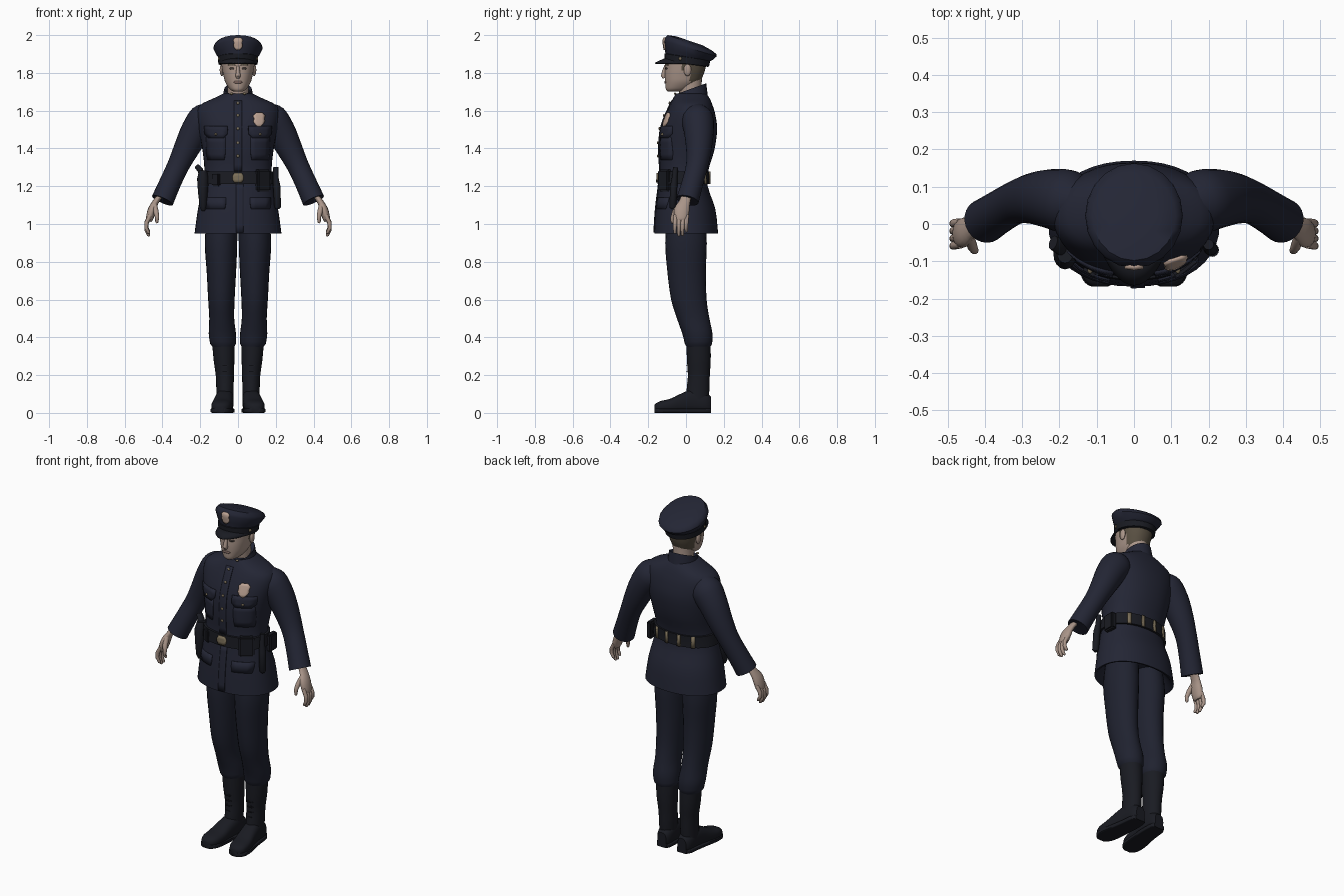
import bpy, bmesh
from math import sin, cos, pi, radians
from mathutils import Vector, Matrix
from mathutils.bvhtree import BVHTree

if "Cube" in bpy.data.objects:
    bpy.data.objects.remove(bpy.data.objects["Cube"])


def material(name, r, g, b):
    m = bpy.data.materials.new(name)
    m.use_nodes = True
    m.diffuse_color = (r, g, b, 1)
    m.node_tree.nodes["Principled BSDF"].inputs["Base Color"].default_value = (r, g, b, 1)
    return m


NAVY = material("navy cloth", .017, .019, .035)
TROUSER = material("dark navy cloth", .014, .016, .029)
LEATHER = material("black leather", .010, .011, .016)
SKIN = material("skin", .40, .30, .25)
HAIR = material("brown hair", .10, .08, .055)
BADGE = material("pale copper badge", .50, .36, .29)
BRASS = material("dull brass", .20, .16, .10)
LIPS = material("lips", .25, .16, .14)
DARK = material("eye brown", .05, .04, .035)
made = []


def finish(name, bm, mat, mirror=False, solid=0, recalc=True):
    """Turn a bmesh into a named object, optionally mirrored or thickened."""
    if recalc:
        bmesh.ops.recalc_face_normals(bm, faces=bm.faces)
    me = bpy.data.meshes.new(name)
    bm.to_mesh(me)
    bm.free()
    ob = bpy.data.objects.new(name, me)
    bpy.context.collection.objects.link(ob)
    me.materials.append(mat)
    if solid:
        mod = ob.modifiers.new("thickness", 'SOLIDIFY')
        mod.thickness, mod.offset = solid, -1
    if mirror:
        ob.modifiers.new("mirror", 'MIRROR')
    made.append(ob)
    return ob


def smooth(rows, k=3):
    """Catmull-Rom interpolation of rows of numbers."""
    out = []
    for i in range(len(rows) - 1):
        a, b, c, d = (Vector(rows[min(max(j, 0), len(rows) - 1)]) for j in range(i - 1, i + 3))
        for s in range(k):
            t = s / k
            out.append(b + (c - a) * t / 2 + (a * 2 - b * 5 + c * 4 - d) * t * t / 2
                       + (b * 3 - a - c * 3 + d) * t ** 3 / 2)
    return out + [Vector(rows[-1])]


def loft(name, rings, mat, n=24, power=2, **kw):
    """Skin superellipse rings given as (centre, u axis, v axis)."""
    def bend(x):
        return (1 if x > 0 else -1) * abs(x) ** (2 / power)
    bm = bmesh.new()
    loops = []
    for c, u, v in rings:
        c, u, v = Vector(c), Vector(u), Vector(v)
        loops.append([bm.verts.new(c + u * bend(cos(2 * pi * i / n)) + v * bend(sin(2 * pi * i / n)))
                      for i in range(n)])
    for a, b in zip(loops, loops[1:]):
        for i in range(n):
            bm.faces.new((a[i], a[i - 1], b[i - 1], b[i]))
    bm.faces.new(loops[0])
    bm.faces.new(loops[-1])
    return finish(name, bm, mat, **kw)


def stack(rows):
    """Rows of (z, front y, back y, half width) to level rings."""
    return [((0, (f + b) / 2, z), (w, 0, 0), (0, (b - f) / 2, 0)) for z, f, b, w in rows]


def column(rows):
    """Rows of (z, centre x, centre y, radius x, radius y) to level rings."""
    return [((x, y, z), (rx, 0, 0), (0, ry, 0)) for z, x, y, rx, ry in rows]


def tube(name, path, mat, flat=1, n=16, **kw):
    """Path of (x, y, z, radius); flat scales the side-to-side radius."""
    rings = []
    pts = [Vector(p[:3]) for p in path]
    for i, p in enumerate(path):
        d = (pts[min(i + 1, len(pts) - 1)] - pts[max(i - 1, 0)]).normalized()
        u = d.cross(Vector((0, 1, 0))).normalized()
        rings.append((pts[i], u * p[3] * flat, d.cross(u) * p[3]))
    return loft(name, rings, mat, n, **kw)


def surface(ob):
    return BVHTree.FromPolygons([v.co for v in ob.data.vertices],
                                [list(p.vertices) for p in ob.data.polygons])


def patch(name, body, cx, z0, z1, widths, mat, t=.006, side=-1, cols=4, mirror=False):
    """Thin plate wrapped on a body; widths run from its bottom to its top."""
    bm = bmesh.new()
    grid = []
    for r, w in enumerate(widths):
        row = []
        for c in range(cols + 1):
            x = cx - side * w * (2 * c / cols - 1)
            z = z0 + (z1 - z0) * r / (len(widths) - 1)
            hit, nor = body.ray_cast(Vector((x, side, z)), Vector((0, -side, 0)))[:2]
            if hit is None:
                hit, nor = body.find_nearest(Vector((x, side * .15, z)))[:2]
            row.append(bm.verts.new(hit + Vector((0, side * t, 0))))
        grid.append(row)
    for a, b in zip(grid, grid[1:]):
        for c in range(cols):
            bm.faces.new((a[c], a[c + 1], b[c + 1], b[c]))
    return finish(name, bm, mat, mirror=mirror, solid=t * 1.3, recalc=False)


def ball(name, centre, size, mat, mirror=False):
    bm = bmesh.new()
    bmesh.ops.create_uvsphere(bm, u_segments=12, v_segments=8, radius=1,
                              matrix=Matrix.Translation(centre) @ Matrix.Diagonal((*size, 1)))
    return finish(name, bm, mat, mirror)


def box(name, centre, size, turn, mat):
    bm = bmesh.new()
    bmesh.ops.create_cube(bm, size=1, matrix=Matrix.Translation(centre)
                          @ Matrix.Rotation(radians(turn), 4, 'Z') @ Matrix.Diagonal((*size, 1)))
    bmesh.ops.bevel(bm, geom=bm.edges[:], offset=.008, segments=2, affect='EDGES')
    return finish(name, bm, mat)


# Jacket with its flared skirt, tucked in at the hem
jacket = loft("jacket", stack([(1.01, -.12, .12, .17), (.955, -.155, .155, .215)] + smooth([
    (.95, -.168, .17, .23), (1.08, -.16, .155, .212), (1.2, -.145, .115, .188), (1.29, -.138, .12, .178),
    (1.39, -.143, .15, .188), (1.5, -.135, .165, .208), (1.58, -.108, .155, .218), (1.63, -.085, .14, .2),
    (1.665, -.068, .125, .13), (1.69, -.055, .108, .078)])), NAVY, 40, 2.2)
coat = surface(jacket)
loft("collar", [((0, .025, 1.66), (.084, 0, 0), (0, .09, .02)), ((0, .024, 1.715), (.073, 0, 0), (0, .083, .03)),
                ((0, .024, 1.70), (.062, 0, 0), (0, .072, .03))], NAVY)
patch("front_placket", coat, 0, 1.28, 1.655, [.022] * 12, NAVY, .005)
patch("skirt_overlap", coat, .01, .955, 1.22, [.02] * 8, NAVY, .005)
patch("chest_pocket", coat, .118, 1.34, 1.46, [.045, .05, .052, .052, .052], NAVY, .004, mirror=True)
patch("pocket_flap", coat, .118, 1.455, 1.52, [.04, .06, .062, .062], NAVY, .009, mirror=True)
patch("skirt_pocket_flap", coat, .12, 1.08, 1.14, [.05, .055, .055], NAVY, .006, mirror=True)
patch("chest_badge", coat, .113, 1.515, 1.59, [.006, .022, .03, .027, .032, .016], BADGE, .009)
for z in (1.36, 1.43, 1.505, 1.575, 1.64):
    y = coat.ray_cast(Vector((0, -1, z)), Vector((0, 1, 0)))[0].y
    ball("jacket_button", (0, y - .007, z), (.008, .005, .008), BRASS)
ball("pocket_button", (.118, -.122, 1.475), (.007, .012, .007), BRASS, True)
ball("collar_pin", (.035, -.058, 1.69), (.009, .006, .006), BRASS, True)

# Belt and its gear
belt = loft("belt", stack([(1.21, -.13, .1, .17), (1.212, -.152, .126, .196), (1.245, -.15, .124, .193),
                           (1.278, -.149, .126, .19), (1.28, -.13, .1, .17)]), LEATHER, 40, 2.2)
strap = surface(belt)
patch("belt_buckle", strap, 0, 1.22, 1.27, [.02, .03, .03, .02], BRASS, .007)
for x in (-.12, -.04, .04, .12):
    patch("belt_keeper", strap, x, 1.212, 1.277, [.009] * 3, BRASS, .006, 1, 2)
box("belt_pouch", (.13, -.108, 1.23), (.085, .04, .115), 38, LEATHER)
box("small_pouch", (-.115, -.12, 1.235), (.05, .03, .075), -32, LEATHER)
box("hip_pouch", (.195, .035, 1.22), (.035, .07, .1), 0, LEATHER)
tube("club", [(.2, -.055, 1.30, .014), (.2, -.06, 1.25, .014), (.205, -.065, 1.2, .019),
              (.21, -.07, 1.09, .018), (.21, -.07, 1.08, .01)], LEATHER)
tube("holster", [(-.185, -.075, 1.28, .03), (-.185, -.08, 1.24, .042), (-.185, -.085, 1.17, .036),
                 (-.183, -.09, 1.09, .026), (-.183, -.09, 1.07, .015)], LEATHER, .75)
tube("pistol_grip", [(-.185, -.07, 1.25, .022), (-.2, -.06, 1.285, .022), (-.217, -.05, 1.305, .02)], LEATHER, .7)

# Arms and hands
tube("sleeve", smooth([(.14, .055, 1.6, .055), (.175, .06, 1.56, .084), (.225, .068, 1.49, .079),
                       (.272, .068, 1.4, .068), (.316, .058, 1.31, .058), (.358, .035, 1.22, .057),
                       (.4, .008, 1.125, .06)]) + [Vector((.398, .01, 1.13, .045))], NAVY, n=24, mirror=True)
tube("palm", smooth([(.405, .005, 1.16, .026), (.437, -.008, 1.115, .03), (.455, -.022, 1.075, .04),
                     (.468, -.026, 1.03, .036), (.472, -.026, 1.015, .026)]), SKIN, .55, mirror=True)
for i, length in enumerate((.066, .08, .078, .058)):
    y = -.055 + i * .02
    tube("finger", [(.466, y, 1.045, .011), (.484, y - .003, 1.03 - length / 3, .011),
                    (.486, y - .004, 1.025 - length * .7, .010), (.473, y - .003, 1.02 - length, .008),
                    (.468, y - .002, 1.016 - length, .003)], SKIN, n=10, mirror=True)
tube("thumb", [(.442, -.035, 1.1, .014), (.434, -.06, 1.065, .014), (.428, -.071, 1.035, .011),
               (.43, -.073, 1.01, .008), (.431, -.073, 1.004, .003)], SKIN, n=10, mirror=True)

# Trousers and boots
loft("trouser_leg", column(smooth([
    (1.02, .085, 0, .08, .1), (.9, .09, 0, .086, .11), (.75, .088, .003, .078, .102), (.6, .088, .015, .07, .094),
    (.5, .086, .038, .066, .086), (.42, .083, .06, .072, .08), (.365, .079, .066, .068, .072)])
    + [(.345, .077, .066, .054, .06)]), TROUSER, mirror=True)
loft("boot_shaft", column(smooth([(.37, .077, .066, .06, .064), (.28, .074, .068, .055, .063),
     (.2, .07, .068, .048, .058), (.13, .069, .064, .046, .06), (.07, .07, .06, .044, .06)])), LEATHER, mirror=True)
foot = smooth([(.133, .065, .028, .085), (.105, .067, .042, .105), (.04, .07, .047, .125), (-.02, .077, .05, .105),
               (-.08, .085, .054, .076), (-.13, .09, .05, .064), (-.157, .092, .036, .052), (-.168, .092, .018, .04)])
loft("boot_foot", [((x, y, h / 2), (w, 0, 0), (0, 0, h / 2)) for y, x, w, h in foot],
     LEATHER, power=2.6, mirror=True)
loft("boot_sole", [((x, y, .012), (w + .004, 0, 0), (0, 0, .012)) for y, x, w, h in foot],
     LEATHER, power=7, mirror=True)
for z in (.13, .16, .19, .22, .25):
    box("boot_lace", (.071, .012 + (.2 - z) * .06, z), (.04, .02, .014), 0, LEATHER).modifiers.new("mirror", 'MIRROR')

# Head: the hair covers the back and temples
loft("neck", column([(1.64, 0, .03, .058, .062), (1.72, 0, .022, .056, .06), (1.79, 0, .02, .06, .065)]), SKIN)
head = loft("head", stack(smooth([
    (1.702, -.098, -.02, .025), (1.715, -.107, .02, .045), (1.75, -.11, .07, .067), (1.785, -.112, .09, .077),
    (1.82, -.111, .102, .084), (1.86, -.108, .108, .088), (1.9, -.09, .1, .08)], 5)), SKIN, 40, 2.2)
head.data.materials.append(HAIR)
for p in head.data.polygons:
    c = p.center
    p.material_index = int(c.z > 1.75 and (c.y > .022 or (c.y > -.022 and c.z > 1.815)))
face = surface(head)
tube("nose", [(0, -.108, 1.84, .006), (0, -.116, 1.81, .010), (0, -.119, 1.785, .014),
              (0, -.114, 1.773, .010)], SKIN, 1, 12)
ball("ear", (.086, .008, 1.815), (.011, .02, .032), SKIN, True)
patch("eye", face, .033, 1.818, 1.828, [.007, .014, .008], DARK, .002, mirror=True)
patch("brow", face, .034, 1.838, 1.846, [.02, .018], HAIR, .003, mirror=True)
patch("mouth", face, 0, 1.744, 1.757, [.014, .025, .018], LIPS, .003)


# Peaked cap, its crown tipped up at the front
def tipped(rows):
    return [((0, (fy + by) / 2, (fz + bz) / 2), (w, 0, 0), (0, (by - fy) / 2, (bz - fz) / 2))
            for fy, fz, by, bz, w in rows]


crown = loft("cap_crown", tipped([
    (-.109, 1.9, .123, 1.86, .102), (-.112, 1.93, .14, 1.868, .116), (-.118, 1.97, .163, 1.888, .131),
    (-.113, 1.985, .16, 1.9, .128), (-.098, 2.0, .138, 1.918, .112), (-.05, 1.993, .09, 1.945, .065)]), NAVY, 20)
loft("cap_band", tipped([(-.105, 1.86, .116, 1.832, .098), (-.112, 1.862, .122, 1.834, .104),
                         (-.114, 1.902, .128, 1.864, .107), (-.105, 1.905, .118, 1.867, .1)]), LEATHER, 32)
patch("cap_badge", surface(crown), 0, 1.92, 1.988, [.008, .022, .025, .021, .026, .014], BADGE, .008)
ball("cap_strap_button", (.098, -.03, 1.875), (.009, .009, .009), BRASS, True)
bm = bmesh.new()
arc = [radians(-82 + 164 * i / 20) for i in range(21)]
edges = [[bm.verts.new(((.1 + .004 * t) * sin(a), .005 - (.108 + .062 * t * cos(a)) * cos(a),
                        1.856 + .026 * cos(a) - t * (.008 + .02 * cos(a)))) for a in arc] for t in (0, .5, 1)]
for a, b in zip(edges, edges[1:]):
    for i in range(20):
        bm.faces.new((a[i], b[i], b[i + 1], a[i + 1]))
finish("cap_visor", bm, LEATHER, solid=.007)

# Smooth shading that keeps the creases
bpy.ops.object.select_all(action='DESELECT')
for ob in made:
    ob.select_set(True)
bpy.context.view_layer.objects.active = made[0]
bpy.ops.object.shade_smooth_by_angle(angle=radians(40))
